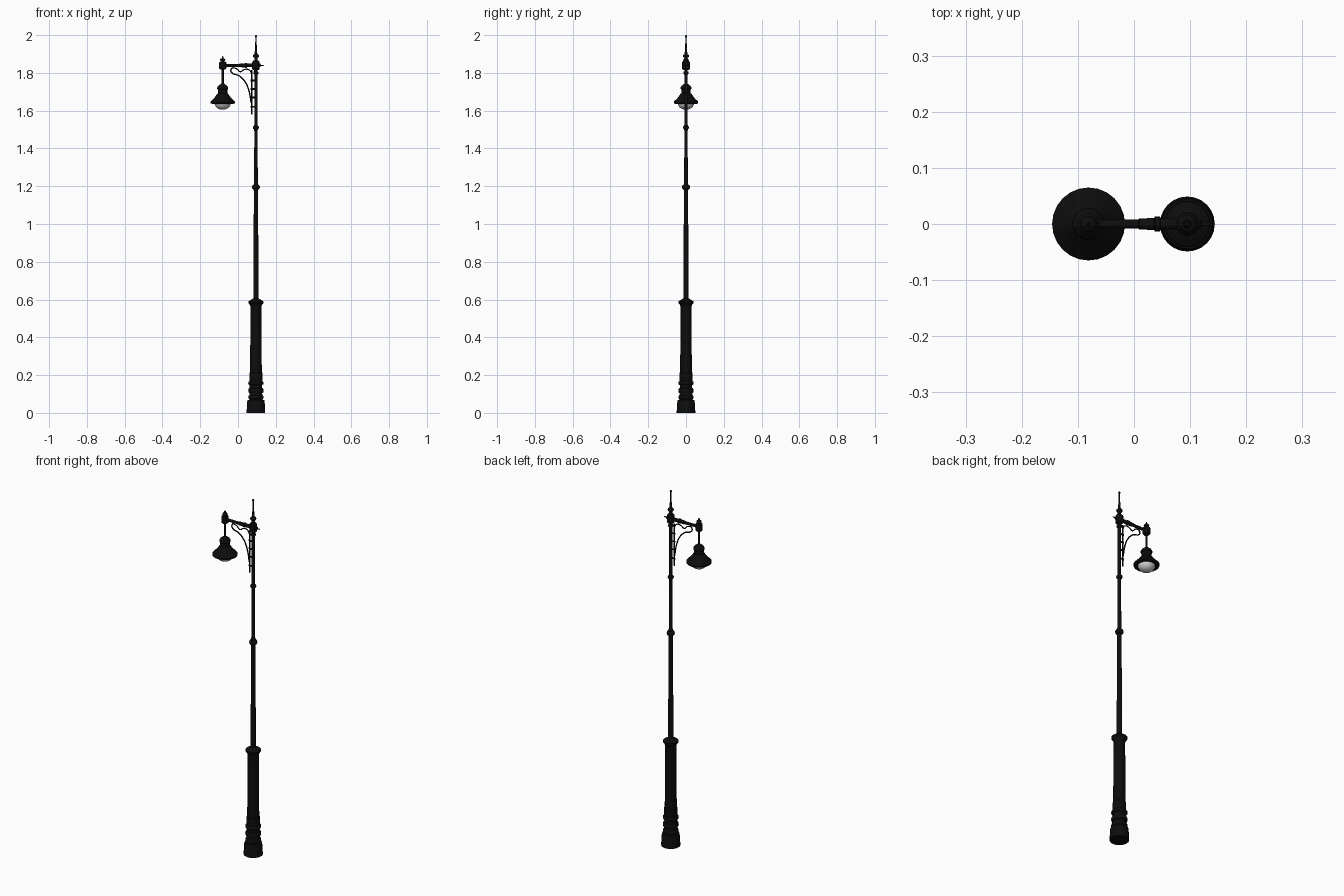
import bpy, bmesh, math
from mathutils import Matrix, Vector

if "Cube" in bpy.data.objects:
    bpy.data.objects.remove(bpy.data.objects["Cube"])

PX, LX, AZ = 0.095, -0.081, 1.84      # pole x, lamp x, arm height


def material(name, rgb):
    m = bpy.data.materials.new(name)
    m.diffuse_color = (*rgb, 1)
    m.use_nodes = True
    m.node_tree.nodes["Principled BSDF"].inputs["Base Color"].default_value = m.diffuse_color
    return m


BLACK = material("black_iron", (0.004, 0.004, 0.004))
GLASS = material("frosted_glass", (0.62, 0.62, 0.62))


def finish(ob, mat):
    ob.data.materials.clear()
    ob.data.materials.append(mat)
    bpy.ops.object.select_all(action='DESELECT')
    ob.select_set(True)
    bpy.context.view_layer.objects.active = ob
    bpy.ops.object.shade_smooth_by_angle(angle=math.radians(35))
    return ob


def lathe(name, profile, loc, mat=BLACK, sides=24, rot=None):
    """Spin (radius, height) points around the local z axis, capped at both ends."""
    bm = bmesh.new()
    rings = [[bm.verts.new((r * math.cos(a), r * math.sin(a), z))
              for a in (2 * math.pi * i / sides for i in range(sides))]
             for r, z in profile]
    for a, b in zip(rings, rings[1:]):
        for i in range(sides):
            j = (i + 1) % sides
            bm.faces.new((a[i], a[j], b[j], b[i]))
    bm.faces.new(rings[0][::-1])
    bm.faces.new(rings[-1])
    if rot:
        bm.transform(rot)
    bmesh.ops.translate(bm, verts=bm.verts, vec=Vector(loc))
    me = bpy.data.meshes.new(name)
    bm.to_mesh(me)
    bm.free()
    ob = bpy.data.objects.new(name, me)
    bpy.context.collection.objects.link(ob)
    return finish(ob, mat)


def bead(r0, r, z, h):
    """Rounded ring of radius r on a shaft of radius r0."""
    return [(r0 + (r - r0) * math.sin(math.pi * t / 6), z - h * math.cos(math.pi * t / 6))
            for t in range(7)]


def tube(name, pts, radius):
    """Smooth iron rod through (x, z) points in the plane y = 0."""
    cu = bpy.data.curves.new(name, 'CURVE')
    cu.dimensions = '3D'
    cu.bevel_depth, cu.bevel_resolution, cu.resolution_u = radius, 2, 6
    cu.use_fill_caps = True
    sp = cu.splines.new('BEZIER')
    sp.bezier_points.add(len(pts) - 1)
    for bp, (x, z) in zip(sp.bezier_points, pts):
        bp.co = (x, 0, z)
        bp.handle_left_type = bp.handle_right_type = 'AUTO'
    ob = bpy.data.objects.new(name, cu)
    bpy.context.collection.objects.link(ob)
    bpy.ops.object.select_all(action='DESELECT')
    ob.select_set(True)
    bpy.context.view_layer.objects.active = ob
    bpy.ops.object.convert(target='MESH')
    return finish(bpy.context.view_layer.objects.active, BLACK)


# Stepped foot and ringed pedestal
lathe("foot", [(0.049, 0), (0.049, 0.012), (0.046, 0.06), (0.044, 0.068), (0.034, 0.07)],
      (PX, 0, 0))
lathe("pedestal", [(0.034, 0.06)] + bead(0.034, 0.041, 0.083, 0.010)
      + bead(0.033, 0.041, 0.118, 0.014) + bead(0.033, 0.041, 0.158, 0.010)
      + [(0.034, 0.175), (0.034, 0.212), (0.030, 0.216)], (PX, 0, 0))

# Wide lower column with flared collar
lathe("lower_column", [(0.031, 0.21), (0.029, 0.56), (0.031, 0.57), (0.040, 0.582),
                       (0.040, 0.59), (0.030, 0.597), (0.016, 0.605)], (PX, 0, 0))

# Slender shaft with rings
lathe("shaft", [(0.014, 0.60), (0.011, 1.17)] + bead(0.012, 0.021, 1.195, 0.013)
      + [(0.010, 1.22), (0.0085, 1.49)] + bead(0.010, 0.016, 1.51, 0.009)
      + [(0.008, 1.53), (0.008, 1.775)] + bead(0.009, 0.014, 1.80, 0.008)
      + [(0.009, 1.82)], (PX, 0, 0), sides=20)

# Joint on the pole and spike finial
lathe("pole_joint", [(0.014, 1.815), (0.020, 1.822), (0.020, 1.858), (0.014, 1.865)],
      (PX, 0, 0))
lathe("spike_finial", [(0.009, 1.86), (0.008, 1.878)] + bead(0.008, 0.016, 1.89, 0.009)
      + [(0.007, 1.905), (0.0045, 1.94), (0.003, 1.985)]
      + bead(0.003, 0.0055, 1.993, 0.005) + [(0.001, 2.0)], (PX, 0, 0), sides=16)

# Horizontal arm, thicker towards the pole, with a rear stub
along_x = Matrix.Rotation(math.pi / 2, 4, 'Y')
lathe("arm", [(0.008, LX), (0.008, 0.008), (0.010, 0.010), (0.0105, 0.036),
              (0.013, 0.037), (0.013, 0.046), (0.010, 0.047), (0.010, PX)],
      (0, 0, AZ), sides=16, rot=along_x)
lathe("rear_stub", [(0.009, PX), (0.009, 0.118), (0.003, 0.121), (0.003, 0.134),
                    (0.001, 0.138)], (0, 0, AZ), sides=12, rot=along_x)

# Lamp hanger: joint, small finial and drop rod
lathe("lamp_joint", [(0.013, 1.817), (0.019, 1.823), (0.019, 1.855), (0.013, 1.861)],
      (LX, 0, 0))
lathe("lamp_finial", [(0.008, 1.858)] + bead(0.007, 0.014, 1.869, 0.007)
      + [(0.004, 1.878), (0.005, 1.883), (0.001, 1.89)], (LX, 0, 0), sides=16)
lathe("drop_rod", [(0.006, 1.735), (0.006, 1.82)], (LX, 0, 0), sides=12)

# Bell shade: outer skin then recessed inside
lathe("lamp_shade", [(0.041, 1.640), (0.056, 1.636), (0.064, 1.639), (0.065, 1.647),
                     (0.060, 1.653), (0.048, 1.663), (0.038, 1.676), (0.030, 1.688),
                     (0.025, 1.692), (0.025, 1.712), (0.029, 1.715), (0.029, 1.722),
                     (0.023, 1.732), (0.012, 1.740), (0.006, 1.745)], (LX, 0, 0))

# Glass bowl
lathe("glass_bowl", [(0.001 + 0.042 * math.sin(a), 1.640 - 0.035 * math.cos(a))
                     for a in (math.pi / 2 * i / 7 for i in range(8))],
      (LX, 0, 0), GLASS)

# Curved bracket under the arm
tube("bracket_arc", [(-0.030, 1.828), (-0.038, 1.815), (-0.032, 1.800), (0.005, 1.785),
                     (0.038, 1.752), (0.058, 1.705), (0.070, 1.64)], 0.0035)
tube("bracket_scroll", [(-0.030, 1.828), (-0.008, 1.822), (0.012, 1.806), (0.032, 1.817),
                        (0.055, 1.818), (0.068, 1.805), (0.072, 1.78)], 0.003)
tube("bracket_rod", [(0.073, 1.815), (0.073, 1.70), (0.073, 1.58)], 0.0035)
for i, z in enumerate((1.76, 1.715, 1.67, 1.62)):
    tube(f"bracket_clip_{i + 1}", [(0.067, z), (PX, z)], 0.0045)
